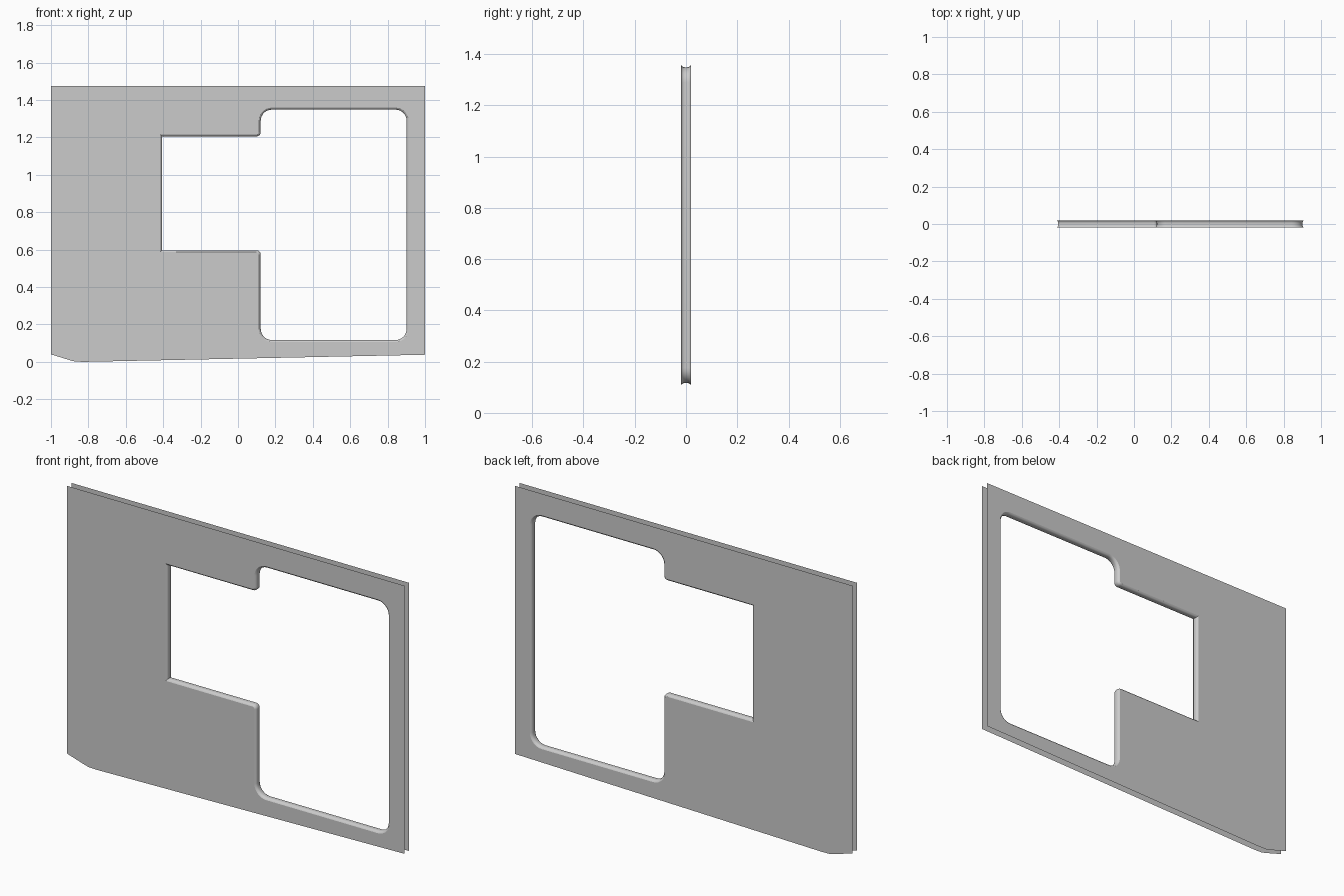
import bpy, bmesh
from math import pi, cos, sin
from mathutils import Vector

if "Cube" in bpy.data.objects:
    bpy.data.objects.remove(bpy.data.objects["Cube"])

HALF = 0.02   # half thickness of the hollow panel

# outer outline (x, z)
OUTER = [(-1, 0.04), (-0.89, 0.006), (-0.865, 0.001), (-0.82, 0.0),
         (1, 0.038), (1, 1.475), (-1, 1.475)]

# opening corners, counter-clockwise: x, z, radius
HOLE = [(-0.416, 0.586, 0), (0.111, 0.586, 0.012), (0.111, 0.106, 0.07),
        (0.912, 0.106, 0.07), (0.912, 1.359, 0.07), (0.111, 1.359, 0.07),
        (0.111, 1.216, 0.012), (-0.416, 1.216, 0)]

# lip cross-section: y and how far it stands into the opening
LIP = [(-HALF, 0), (-0.0165, 0.006), (-0.011, 0.0095), (-0.005, 0.0105)]
LIP += [(-y, d) for y, d in reversed(LIP)]


def opening(inset, segs=7):
    """Rounded outline of the opening, moved inwards by inset."""
    pts, n = [], len(HOLE)
    for i, (x, z, r) in enumerate(HOLE):
        c = Vector((x, z))
        a = (c - Vector(HOLE[i - 1][:2])).normalized()
        b = (Vector(HOLE[(i + 1) % n][:2]) - c).normalized()
        turn = 1 if a.x * b.y - a.y * b.x > 0 else -1
        c = c + (b - a) * turn * inset
        if r == 0:
            pts.append(c)
            continue
        rad = r - turn * inset
        centre = c + (b - a) * rad
        for k in range(segs + 1):
            t = k / segs * pi / 2
            pts.append(centre - b * rad * cos(t) + a * rad * sin(t))
    return pts


def loop(bm, pts, y):
    return [bm.verts.new((p[0], y, p[1])) for p in pts]


def ring_edges(bm, vs):
    out = []
    for i, v in enumerate(vs):
        w = vs[(i + 1) % len(vs)]
        out.append(bm.edges.get((v, w)) or bm.edges.new((v, w)))
    return out


bm = bmesh.new()

# lip around the opening
rings = [loop(bm, opening(d), y) for y, d in LIP]
for r0, r1 in zip(rings, rings[1:]):
    for i in range(len(r0)):
        j = (i + 1) % len(r0)
        bm.faces.new((r0[i], r1[i], r1[j], r0[j]))

# front and back sheets, open along the outer edge
for ring, side in ((rings[0], -1), (rings[-1], 1)):
    edges = ring_edges(bm, ring) + ring_edges(bm, loop(bm, OUTER, side * HALF))
    bmesh.ops.triangle_fill(bm, edges=edges, use_beauty=True,
                            use_dissolve=False, normal=(0, side, 0))

# consistent outward normals
bmesh.ops.recalc_face_normals(bm, faces=bm.faces)
front = next(f for f in bm.faces if all(v.co.y < -HALF + 1e-5 for v in f.verts))
if front.normal.y > 0:
    bmesh.ops.reverse_faces(bm, faces=bm.faces)

mesh = bpy.data.meshes.new("window_panel")
bm.to_mesh(mesh)
bm.free()
panel = bpy.data.objects.new("window_panel", mesh)
bpy.context.collection.objects.link(panel)
bpy.context.view_layer.objects.active = panel
panel.select_set(True)
bpy.ops.object.shade_smooth_by_angle(angle=pi / 6)
